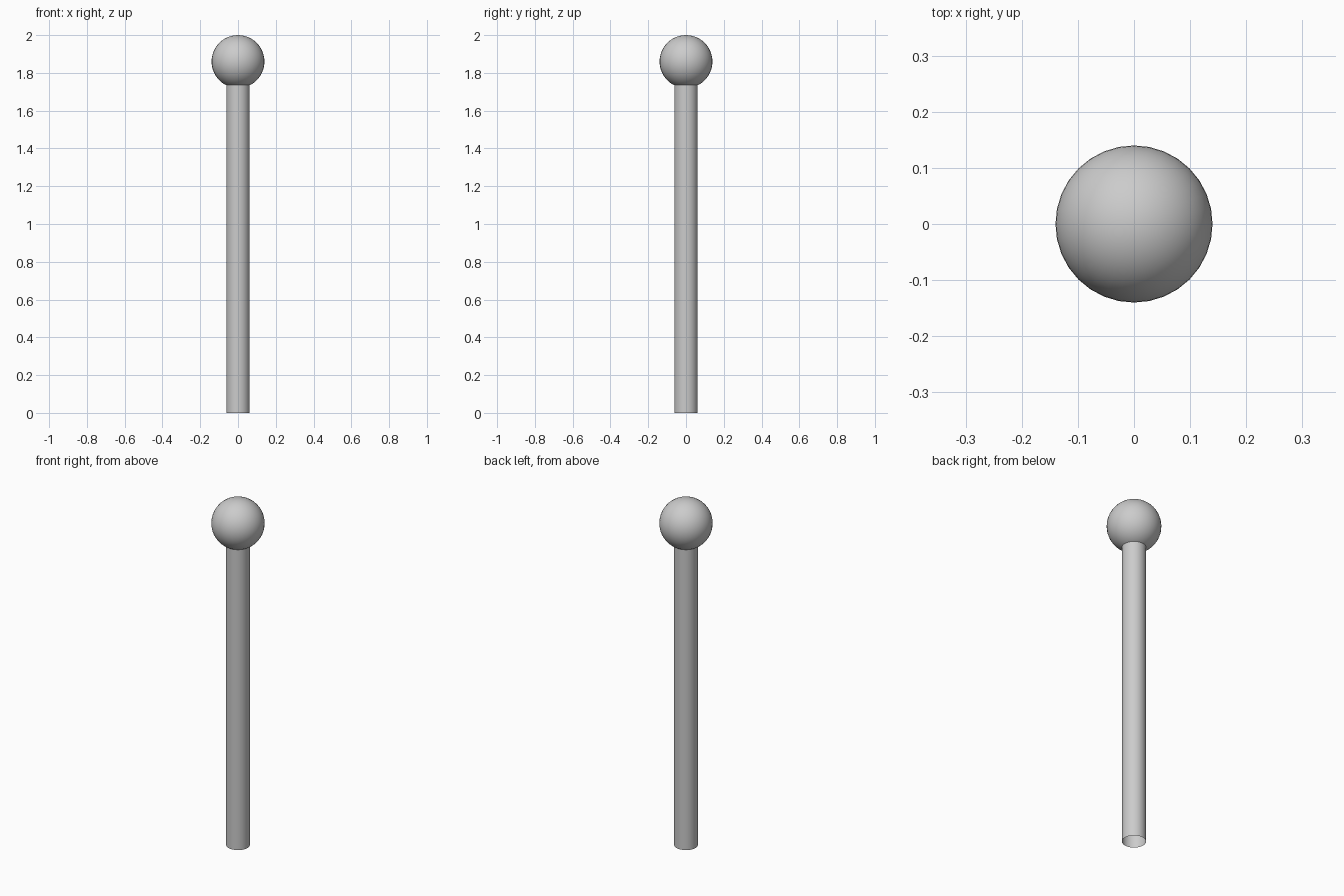
import bpy

if "Cube" in bpy.data.objects:
    bpy.data.objects.remove(bpy.data.objects["Cube"])

R_BALL, R_POLE, HEIGHT = 0.14, 0.062, 2.0
ball_z = HEIGHT - R_BALL
pole_top = ball_z - 0.11


def finish(name):
    obj = bpy.context.object
    obj.name = name
    bpy.ops.object.shade_smooth_by_angle()


# Straight round tube, open at the foot, running up into the ball
bpy.ops.mesh.primitive_cylinder_add(vertices=32, radius=R_POLE, depth=pole_top,
                                    end_fill_type='NOTHING',
                                    location=(0, 0, pole_top / 2))
finish("pole")

# Round knob on top
bpy.ops.mesh.primitive_uv_sphere_add(segments=32, ring_count=24, radius=R_BALL,
                                     location=(0, 0, ball_z))
finish("ball_finial")
